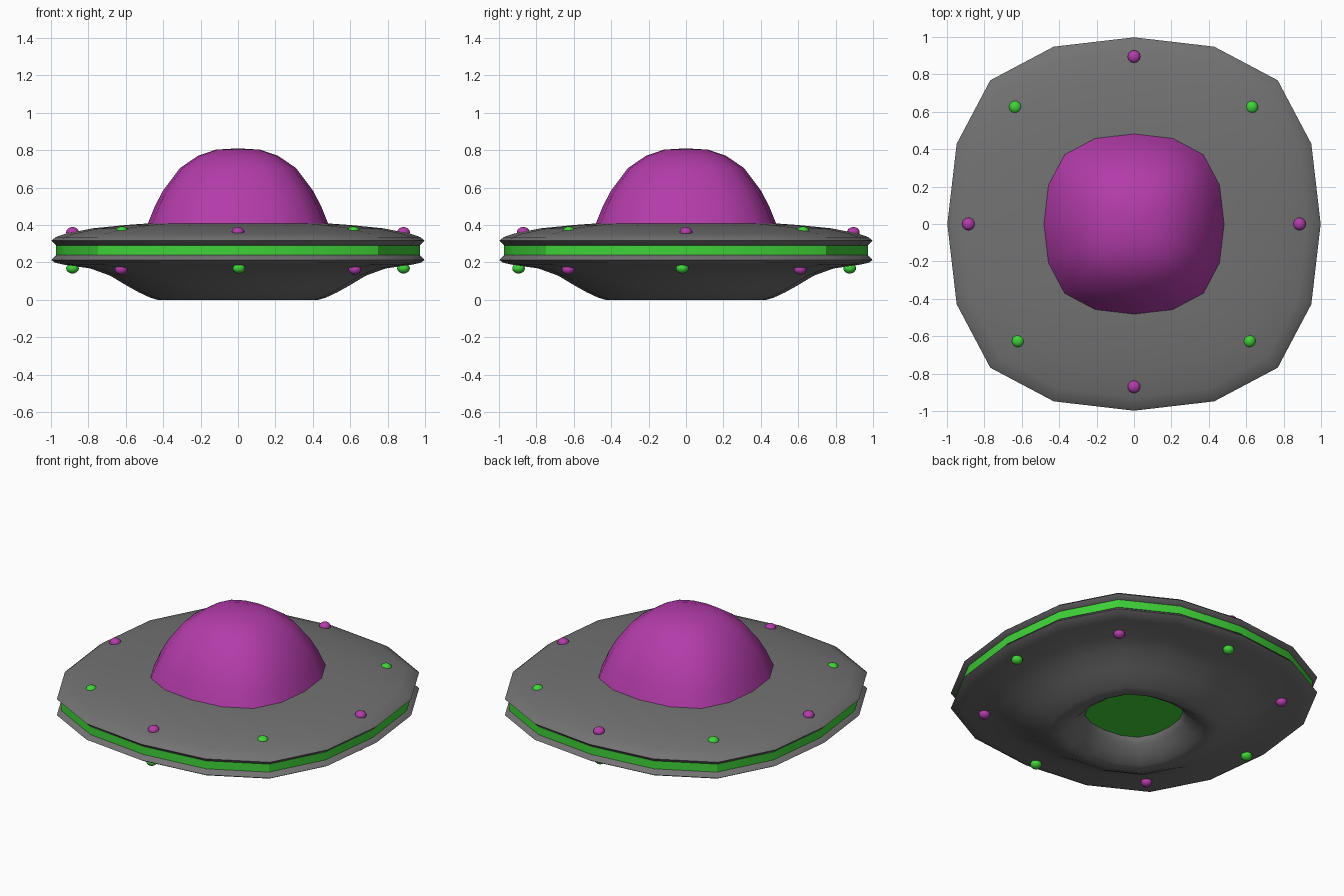
import bpy, bmesh, math

if "Cube" in bpy.data.objects:
    bpy.data.objects.remove(bpy.data.objects["Cube"])

def material(name, rgb):
    m = bpy.data.materials.new(name)
    m.diffuse_color = (*rgb, 1)
    m.use_nodes = True
    m.node_tree.nodes["Principled BSDF"].inputs["Base Color"].default_value = m.diffuse_color
    return m

GREY = material("hull grey", (0.17, 0.17, 0.17))
PURPLE = material("dome purple", (0.45, 0.045, 0.40))
GREEN = material("light green", (0.05, 0.65, 0.04))

# Sixteen-sided, slightly squared plan outline, made from one quarter turned four times
QUARTER = [(1, 0), (0.95, 0.43), (0.77, 0.77), (0.43, 0.95)]
OUTLINE = []
for c, s in [(1, 0), (0, 1), (-1, 0), (0, -1)]:
    OUTLINE += [(x * c - y * s, x * s + y * c) for x, y in QUARTER]

def finish(bm, name, mat, angle):
    bmesh.ops.recalc_face_normals(bm, faces=bm.faces)
    mesh = bpy.data.meshes.new(name)
    bm.to_mesh(mesh)
    bm.free()
    mesh.materials.append(mat)
    ob = bpy.data.objects.new(name, mesh)
    bpy.context.collection.objects.link(ob)
    bpy.ops.object.select_all(action='DESELECT')
    ob.select_set(True)
    bpy.context.view_layer.objects.active = ob
    bpy.ops.object.shade_smooth_by_angle(angle=math.radians(angle))
    return ob

def sweep(name, profile, mat, angle=50):
    """Carry a (radius, height) profile around the plan outline."""
    bm = bmesh.new()
    n = len(OUTLINE)
    rings = []
    for r, z in profile:
        if r == 0:
            rings.append([bm.verts.new((0, 0, z))] * n)
        else:
            rings.append([bm.verts.new((x * r, y * r, z)) for x, y in OUTLINE])
    for a, b in zip(rings, rings[1:]):
        for i in range(n):
            j = (i + 1) % n
            quad = list(dict.fromkeys([a[i], a[j], b[j], b[i]]))
            bm.faces.new(quad)
    return finish(bm, name, mat, angle)

# Upper saucer plate
sweep("upper_hull", [(0, 0.41), (0.46, 0.41), (0.60, 0.40), (0.78, 0.382), (0.925, 0.353),
                     (0.975, 0.335), (0.998, 0.316), (0.97, 0.289), (0.92, 0.287)], GREY)

# Glowing band between the plates
sweep("rim_band", [(0.92, 0.292), (0.972, 0.292), (0.972, 0.238), (0.92, 0.238)], GREEN, 30)

# Lower saucer plate, curling into the opening underneath
sweep("lower_hull", [(0.92, 0.243), (0.97, 0.241), (0.998, 0.212), (0.975, 0.198), (0.925, 0.187),
                     (0.79, 0.168), (0.685, 0.13), (0.593, 0.075), (0.53, 0.04), (0.47, 0.012),
                     (0.43, 0.0), (0.39, 0.01), (0.335, 0.045), (0.29, 0.09),
                     (0.272, 0.115), (0.265, 0.14)], GREY)

# Glowing disc in the opening
sweep("beam_disc", [(0, 0.128), (0.27, 0.128)], GREEN)

# Cockpit dome
sweep("dome", [(0.483, 0.405), (0.445, 0.50), (0.40, 0.585), (0.31, 0.705),
               (0.214, 0.77), (0.118, 0.803), (0, 0.81)], PURPLE)

# Small round lights on both plates
def light(name, x, y, z, mat):
    bm = bmesh.new()
    bmesh.ops.create_uvsphere(bm, u_segments=16, v_segments=10, radius=0.034)
    bmesh.ops.scale(bm, vec=(1, 1, 0.8), verts=bm.verts)
    bmesh.ops.translate(bm, vec=(x, y, z), verts=bm.verts)
    finish(bm, name, mat, 60)

def light_ring(name, straight, diagonal, z_straight, z_diagonal, mats):
    for i, (x, y) in enumerate(straight):
        light(f"{name}_straight_{i}", x, y, z_straight, mats[0])
    for i, (x, y) in enumerate(diagonal):
        light(f"{name}_diagonal_{i}", x, y, z_diagonal, mats[1])

light_ring("top_light", [(0.885, 0), (0, 0.895), (-0.885, 0), (0, -0.87)],
           [(0.63, 0.625), (-0.635, 0.625), (-0.62, -0.625), (0.617, -0.625)],
           0.362, 0.365, (PURPLE, GREEN))
light_ring("bottom_light", [(0.885, -0.02), (0.005, 0.875), (-0.885, -0.02), (0.005, -0.895)],
           [(0.625, 0.61), (-0.625, 0.61), (-0.625, -0.63), (0.625, -0.63)],
           0.168, 0.162, (GREEN, PURPLE))
